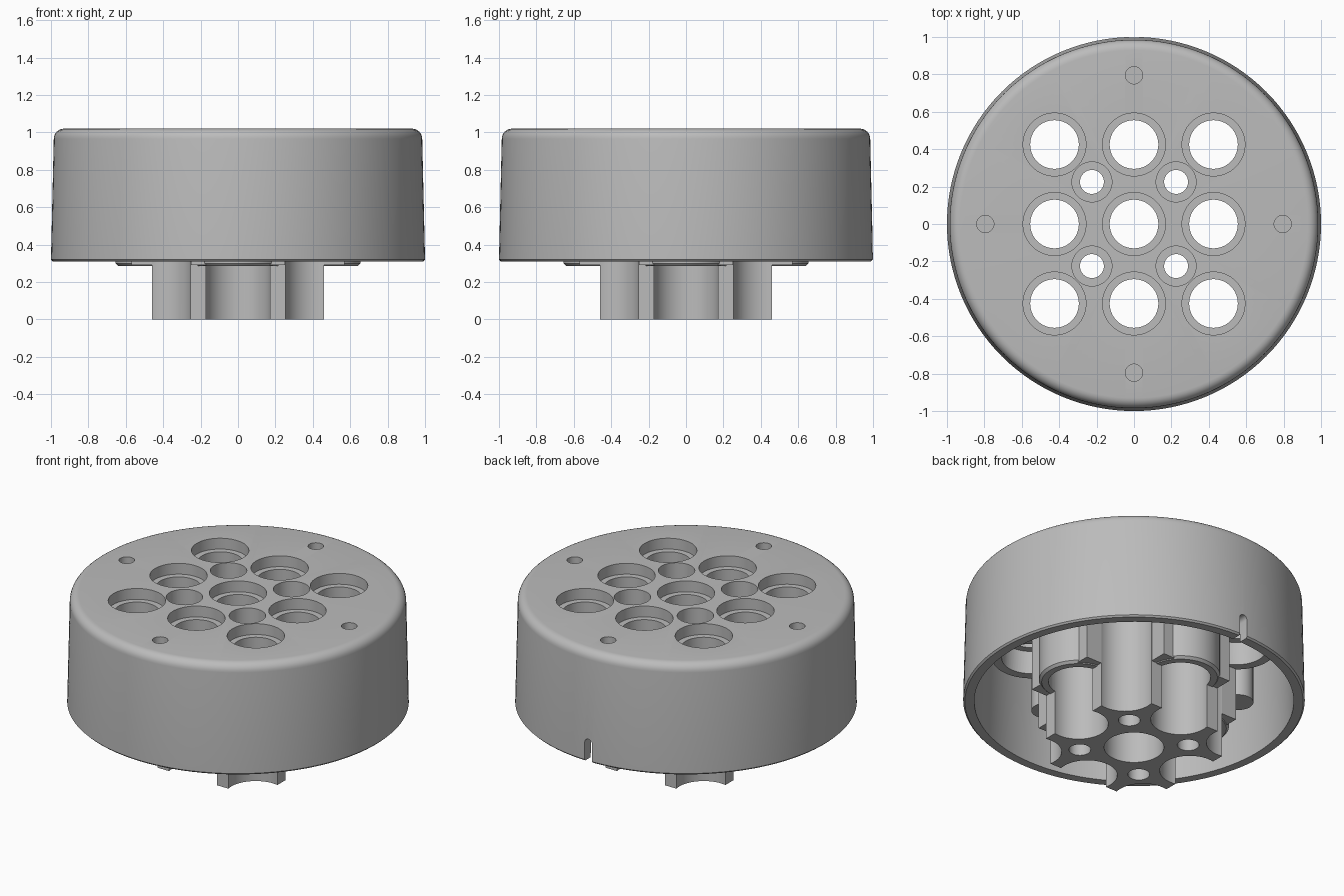
import bpy, bmesh, math
from mathutils import Matrix

if "Cube" in bpy.data.objects:
    bpy.data.objects.remove(bpy.data.objects["Cube"], do_unlink=True)

grey = bpy.data.materials.new("light_grey")
grey.use_nodes = True
colour = (0.5, 0.5, 0.5, 1)
grey.diffuse_color = colour
grey.node_tree.nodes["Principled BSDF"].inputs["Base Color"].default_value = colour


def finish(name, bm):
    bmesh.ops.recalc_face_normals(bm, faces=bm.faces)
    mesh = bpy.data.meshes.new(name)
    bm.to_mesh(mesh)
    bm.free()
    mesh.materials.append(grey)
    obj = bpy.data.objects.new(name, mesh)
    bpy.context.collection.objects.link(obj)
    return obj


def lathe(bm, profile, x=0, y=0, steps=64):
    """Revolve a closed (radius, height) profile about a vertical axis."""
    verts = [bm.verts.new((x + r, y, z)) for r, z in profile]
    edges = [bm.edges.new((a, b)) for a, b in zip(verts, verts[1:] + verts[:1])]
    out = bmesh.ops.spin(bm, geom=verts + edges, cent=(x, y, 0), axis=(0, 0, 1),
                         angle=math.tau, steps=steps, use_merge=False)
    bmesh.ops.remove_doubles(bm, verts=bm.verts, dist=1e-5)
    axis_edges = [e for e in bm.edges if not e.link_faces]
    bmesh.ops.delete(bm, geom=axis_edges, context='EDGES')


def box(bm, x0, x1, y0, y1, z0, z1):
    place = Matrix.Translation(((x0 + x1) / 2, (y0 + y1) / 2, (z0 + z1) / 2))
    size = Matrix.Diagonal((x1 - x0, y1 - y0, z1 - z0, 1))
    bmesh.ops.create_cube(bm, size=1, matrix=place @ size)


def combine(target, tool, operation):
    mod = target.modifiers.new(operation, 'BOOLEAN')
    mod.operation, mod.object, mod.solver = operation, tool, 'EXACT'
    bpy.context.view_layer.objects.active = target
    bpy.ops.object.modifier_apply(modifier=mod.name)
    bpy.data.objects.remove(tool, do_unlink=True)


PITCH = 0.425
SIDES = [(1, 0), (0, 1), (-1, 0), (0, -1)]
CORNERS = [(1, 1), (-1, 1), (-1, -1), (1, -1)]

# Round cap: tapered wall, rounded top edge, hollow underneath
bm = bmesh.new()
arc = [(0.93 + 0.055 * math.cos(t), 0.965 + 0.055 * math.sin(t))
       for t in (math.radians(a) for a in range(0, 91, 15))]
lathe(bm, [(0, 0.9), (0.92, 0.9), (0.935, 0.31), (0.99, 0.31), (1, 0.32)]
      + arc + [(0, 1.02)], steps=128)
housing = finish("housing", bm)

# Square centre core reaching down to the base
bm = bmesh.new()
box(bm, -0.46, 0.46, -0.46, 0.46, 0, 0.95)
combine(housing, finish("centre_core", bm), 'UNION')

# Four long side sleeves, each a round front with square shoulders
for dx, dy in SIDES:
    bm = bmesh.new()
    lathe(bm, [(0, 0.285), (0.215, 0.285), (0.23, 0.3), (0.23, 0.94), (0, 0.94)],
          dx * PITCH, dy * PITCH)
    combine(housing, finish("side_sleeve", bm), 'UNION')
    bm = bmesh.new()
    box(bm, 0.3, 0.57, -0.25, 0.25, 0.29, 0.93)
    bmesh.ops.rotate(bm, verts=bm.verts, cent=(0, 0, 0),
                     matrix=Matrix.Rotation(math.atan2(dy, dx), 3, 'Z'))
    combine(housing, finish("sleeve_shoulder", bm), 'UNION')

# Four short corner sleeves
for dx, dy in CORNERS:
    bm = bmesh.new()
    lathe(bm, [(0, 0.63), (0.23, 0.63), (0.23, 0.945), (0, 0.945)],
          dx * PITCH, dy * PITCH)
    combine(housing, finish("corner_sleeve", bm), 'UNION')

# Bosses under the four rim holes
for dx, dy in SIDES:
    bm = bmesh.new()
    lathe(bm, [(0, 0.6), (0.09, 0.6), (0.09, 0.955), (0, 0.955)],
          dx * 0.795, dy * 0.795, 32)
    combine(housing, finish("rim_boss", bm), 'UNION')

# Stepped bores, bolt holes with deep counterbores, blind rim holes
bm = bmesh.new()
for i in (-1, 0, 1):
    for j in (-1, 0, 1):
        lathe(bm, [(0, -0.1), (0.175, -0.1), (0.175, 0.78), (0.13, 0.78),
                   (0.13, 0.95), (0.168, 0.95), (0.168, 1.2), (0, 1.2)],
              i * PITCH, j * PITCH)
for dx, dy in CORNERS:
    lathe(bm, [(0, -0.1), (0.064, -0.1), (0.064, 0.8), (0.107, 0.8),
               (0.107, 1.2), (0, 1.2)], dx * 0.225, dy * 0.225, 48)
for dx, dy in SIDES:
    lathe(bm, [(0, 0.85), (0.046, 0.85), (0.046, 1.2), (0, 1.2)],
          dx * 0.795, dy * 0.795, 32)
combine(housing, finish("hole_cutter", bm), 'DIFFERENCE')

# Round-topped notch in the back of the rim
bm = bmesh.new()
outline = [(-0.027, 0.2), (0.027, 0.2)]
outline += [(0.027 * math.cos(t), 0.43 + 0.027 * math.sin(t))
            for t in (math.pi * k / 8 for k in range(9))]
face = bm.faces.new([bm.verts.new((x, 0.85, z)) for x, z in outline])
out = bmesh.ops.extrude_face_region(bm, geom=[face], use_keep_orig=True)
moved = [g for g in out["geom"] if isinstance(g, bmesh.types.BMVert)]
bmesh.ops.translate(bm, verts=moved, vec=(0, 0.3, 0))
combine(housing, finish("notch_cutter", bm), 'DIFFERENCE')

# Smooth round walls, sharp rims
bpy.ops.object.select_all(action='DESELECT')
housing.select_set(True)
bpy.context.view_layer.objects.active = housing
bpy.ops.object.shade_smooth_by_angle(angle=math.radians(30))
